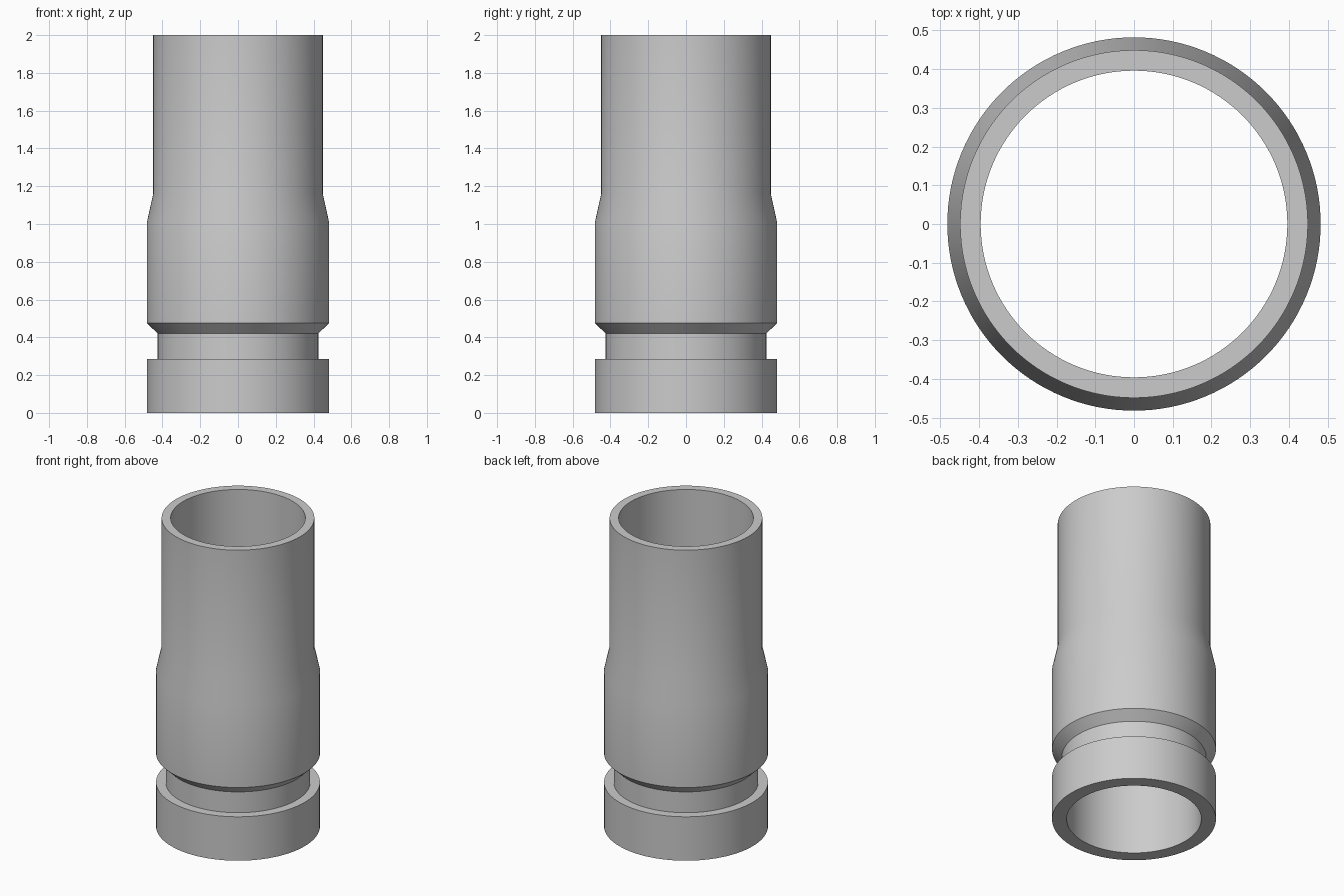
import bpy
import bmesh
import math

cube = bpy.data.objects.get("Cube")
if cube:
    bpy.data.objects.remove(cube, do_unlink=True)

SEGMENTS = 128
BORE, TOP, BODY, GROOVE = 0.396, 0.449, 0.482, 0.425

# Plain grey metal
metal = bpy.data.materials.new("grey metal")
metal.use_nodes = True
colour = (0.6, 0.6, 0.6, 1)
metal.diffuse_color = colour
metal.node_tree.nodes["Principled BSDF"].inputs["Base Color"].default_value = colour

# Closed wall section (radius, height): rim, foot, groove, chamfer, body, taper, neck
profile = [
    (BORE, 0), (BODY, 0), (BODY, 0.285), (GROOVE, 0.285), (GROOVE, 0.42),
    (BODY, 0.475), (BODY, 1.01), (TOP, 1.16), (TOP, 2), (BORE, 2),
]


def lathe(name, section, material):
    """Revolve a closed section around the z axis."""
    bm = bmesh.new()
    verts = [bm.verts.new((r, 0, z)) for r, z in section]
    edges = [bm.edges.new((a, b)) for a, b in zip(verts, verts[1:] + verts[:1])]
    bmesh.ops.spin(bm, geom=verts + edges, cent=(0, 0, 0), axis=(0, 0, 1),
                   angle=math.tau, steps=SEGMENTS, use_merge=True)
    bmesh.ops.remove_doubles(bm, verts=bm.verts, dist=0.0001)
    bmesh.ops.recalc_face_normals(bm, faces=bm.faces)
    mesh = bpy.data.meshes.new(name)
    bm.to_mesh(mesh)
    bm.free()
    mesh.materials.append(material)
    obj = bpy.data.objects.new(name, mesh)
    bpy.context.collection.objects.link(obj)
    return obj


# Hollow sleeve with grooved foot
sleeve = lathe("grooved_sleeve", profile, metal)
bpy.ops.object.select_all(action="DESELECT")
sleeve.select_set(True)
bpy.context.view_layer.objects.active = sleeve
bpy.ops.object.shade_smooth_by_angle(angle=math.radians(30))
